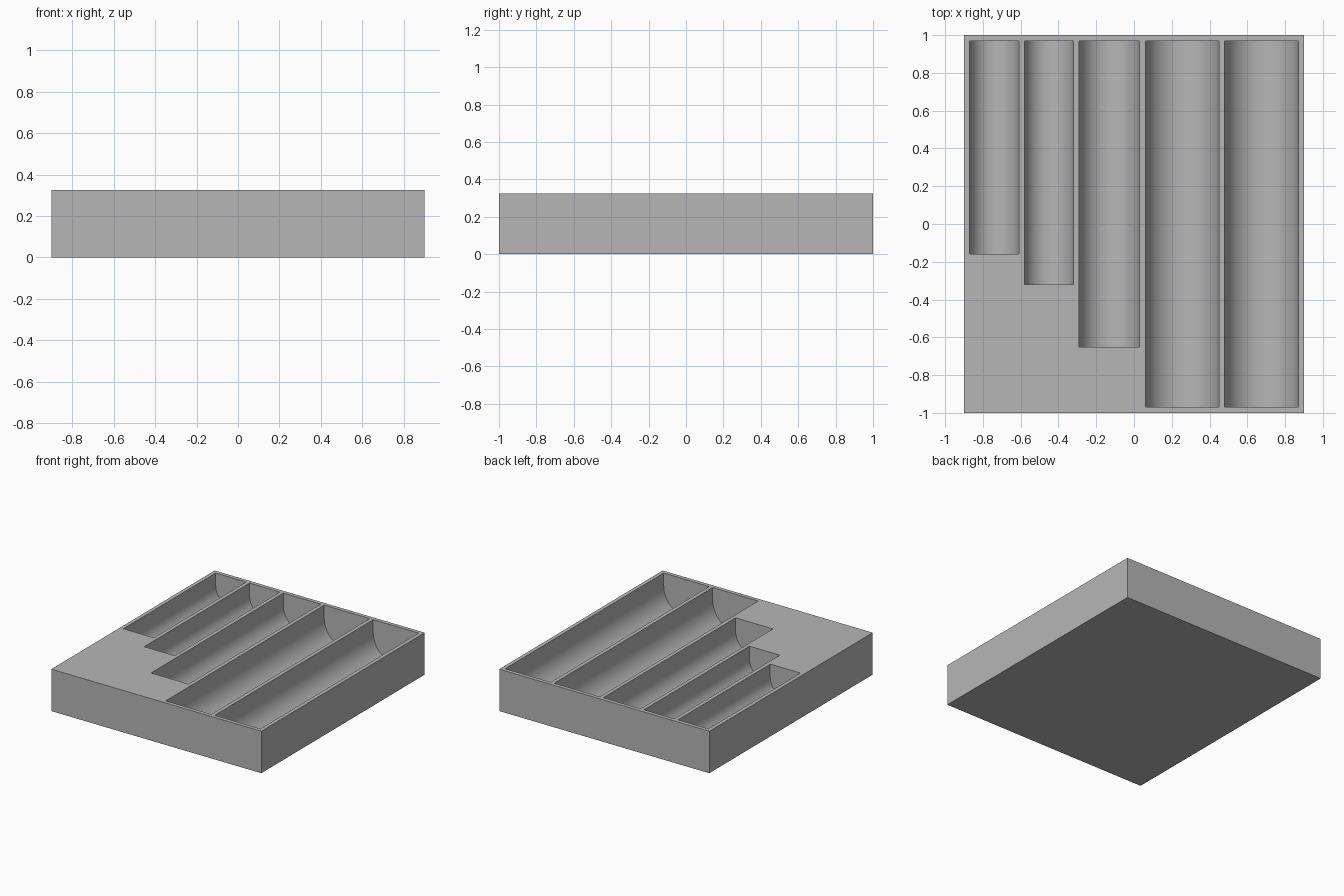
import bpy, bmesh, math

cube = bpy.data.objects.get("Cube")
if cube:
    bpy.data.objects.remove(cube, do_unlink=True)

WIDTH, LENGTH, HEIGHT = 1.8, 2.0, 0.325
WALL = 0.03        # gap between neighbouring troughs and the rim
STRAIGHT = 0.1     # upright part of each trough wall
SEGMENTS = 32
# (trough width, y of its front end), from right to left
TROUGHS = [(0.26, -0.16), (0.26, -0.32), (0.32, -0.65), (0.39, -0.97), (0.39, -0.97)]

grey = bpy.data.materials.new("plain grey")
grey.use_nodes = True
grey.diffuse_color = (0.47, 0.47, 0.47, 1)
grey.node_tree.nodes["Principled BSDF"].inputs["Base Color"].default_value = (0.47, 0.47, 0.47, 1)


def make_object(name, bm):
    bmesh.ops.recalc_face_normals(bm, faces=bm.faces)
    mesh = bpy.data.meshes.new(name)
    bm.to_mesh(mesh)
    bm.free()
    obj = bpy.data.objects.new(name, mesh)
    bpy.context.collection.objects.link(obj)
    mesh.materials.append(grey)
    return obj


def add_trough(bm, x, width, front, back):
    """Add a U-shaped prism reaching from front to back, open above the block."""
    r = width / 2
    cx, cz = x + r, HEIGHT - STRAIGHT
    outline = [(x, HEIGHT + WALL)]
    for i in range(SEGMENTS + 1):
        a = math.pi * (1 + i / SEGMENTS)
        outline.append((cx + r * math.cos(a), cz + r * math.sin(a)))
    outline.append((x + width, HEIGHT + WALL))
    face = bm.faces.new([bm.verts.new((px, front, pz)) for px, pz in outline])
    ext = bmesh.ops.extrude_face_region(bm, geom=[face], use_keep_orig=True)
    verts = [g for g in ext["geom"] if isinstance(g, bmesh.types.BMVert)]
    bmesh.ops.translate(bm, verts=verts, vec=(0, back - front, 0))


# Solid block
bm = bmesh.new()
bmesh.ops.create_cube(bm, size=1)
for v in bm.verts:
    v.co = (v.co.x * WIDTH, v.co.y * LENGTH, (v.co.z + 0.5) * HEIGHT)
tray = make_object("sorting_tray", bm)

# Row of round-bottomed troughs, all starting at the back rim
bm = bmesh.new()
x = -WIDTH / 2 + WALL
for width, front in TROUGHS:
    add_trough(bm, x, width, front, LENGTH / 2 - WALL)
    x += width + WALL
cutter = make_object("trough_cutter", bm)
cutter.hide_render = True

# Carve the troughs out of the block
cut = tray.modifiers.new("troughs", 'BOOLEAN')
cut.operation = 'DIFFERENCE'
cut.solver = 'EXACT'
cut.object = cutter
bpy.ops.object.select_all(action='DESELECT')
tray.select_set(True)
bpy.context.view_layer.objects.active = tray
bpy.ops.object.modifier_apply(modifier=cut.name)
bpy.data.objects.remove(cutter, do_unlink=True)
bpy.ops.object.shade_smooth_by_angle(angle=math.radians(30))
